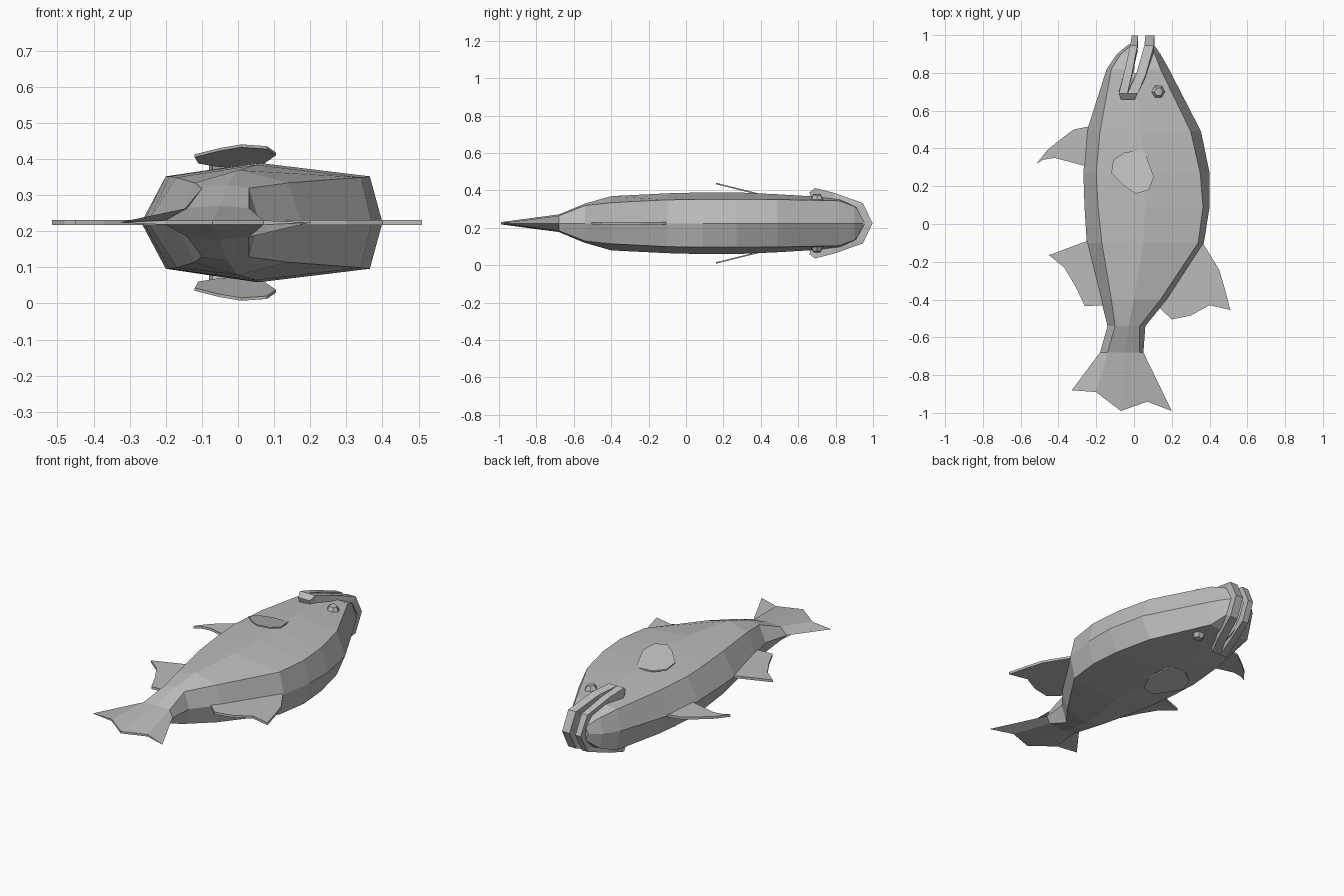
import bpy
import bmesh
from mathutils import Vector

cube = bpy.data.objects.get("Cube")
if cube:
    bpy.data.objects.remove(cube, do_unlink=True)

MID = .224  # height of the plane of symmetry

grey = bpy.data.materials.new("plain grey")
grey.use_nodes = True
COLOUR = (.5, .5, .5, 1)
grey.diffuse_color = COLOUR
grey.node_tree.nodes["Principled BSDF"].inputs["Base Color"].default_value = COLOUR


def make_object(name, verts, faces):
    """Mesh object with consistent outward normals and flat faces."""
    mesh = bpy.data.meshes.new(name)
    bm = bmesh.new()
    points = [bm.verts.new(v) for v in verts]
    for face in faces:
        bm.faces.new([points[i] for i in face])
    bmesh.ops.recalc_face_normals(bm, faces=bm.faces)
    bm.to_mesh(mesh)
    bm.free()
    mesh.materials.append(grey)
    obj = bpy.data.objects.new(name, mesh)
    bpy.context.collection.objects.link(obj)
    return obj


def loft(name, rings, cap):
    """Skin a row of equal rings, closing both ends with the cap faces."""
    n = len(rings[0])
    verts = [p for ring in rings for p in ring]
    faces = [(a * n + i, a * n + (i + 1) % n, (a + 1) * n + (i + 1) % n, (a + 1) * n + i)
             for a in range(len(rings) - 1) for i in range(n)]
    last = (len(rings) - 1) * n
    faces += [tuple(reversed(f)) for f in cap]
    faces += [tuple(i + last for i in f) for f in cap]
    return make_object(name, verts, faces)


def plate(name, outline, height, thickness):
    """Thin slab; height is a function of (x, y)."""
    rings = [[(x, y, height(x, y) + s * thickness / 2) for x, y in outline] for s in (-1, 1)]
    return loft(name, rings, [tuple(range(len(outline)))])


def add_flipped(obj, name):
    """Copy of a part on the other flank of the fish."""
    mesh = obj.data.copy()
    for v in mesh.vertices:
        v.co.z = 2 * MID - v.co.z
    mesh.flip_normals()
    copy = bpy.data.objects.new(name, mesh)
    bpy.context.collection.objects.link(copy)


# Body and tail: y, then x of belly keel, belly shoulder, crown, back shoulder,
# back keel, then half thickness at shoulder and crown
stations = [
    (-.68, -.18, -.14, -.05, .03, .05, .04, .047),
    (-.54, -.14, -.10, -.03, .03, .06, .095, .105),
    (-.4, -.175, -.12, 0, .14, .175, .11, .145),
    (-.1, -.25, -.17, .05, .34, .37, .125, .16),
    (.09, -.262, -.19, .06, .365, .4, .128, .165),
    (.27, -.268, -.2, .05, .35, .4, .128, .165),
    (.49, -.25, -.18, .04, .3, .355, .127, .155),
    (.82, -.145, -.12, 0, .14, .185, .12, .135),
    (.9, -.09, -.07, .03, .11, .14, .09, .1),
    (.95, -.03, -.01, .03, .08, .105, .04, .05),
]
tail_edge = [(-.33, -.88), (-.2, -.89), (-.07, -.99), (.07, -.94), (.2, -.99)]


def ring(columns, shoulder, crown):
    top = list(zip(columns, (0, shoulder, crown, shoulder, 0)))
    under = [(c, -h) for c, h in reversed(top[1:-1])]
    return [(x, y, MID + h) for (x, y), h in top + under]


rings = [ring(tail_edge, .006, .006)]
for y, *xs, shoulder, crown in stations:
    rings.append(ring([(x, y) for x in xs], shoulder, crown))
body = loft("body", rings, [(0, 1, 7), (1, 2, 6, 7), (2, 3, 5, 6), (3, 4, 5)])

# Mouth opening cut through the front of the head
mouth = [(0, .8), (.035, .8), (.085, 1.1), (.02, 1.1)]
cutter = plate("mouth_cutter", mouth, lambda x, y: MID, 1)
cutter.hide_render = True
cut = body.modifiers.new("mouth", "BOOLEAN")
cut.operation = "DIFFERENCE"
cut.solver = "EXACT"
cut.object = cutter
bpy.context.view_layer.objects.active = body
bpy.ops.object.modifier_apply(modifier=cut.name)
bpy.data.objects.remove(cutter, do_unlink=True)


# Lips: bands that wrap from one flank over the snout to the other
lip_outer = [(.66, .165), (.69, .188), (.79, .163), (.945, .108), (.998, 0)]
lip_inner = [(.67, .135), (.7, .13), (.78, .125), (.91, .085), (.955, 0)]


def lip(name, edges):
    def section(i, side):
        left, right = edges[i]
        (yo, ho), (yi, hi) = lip_outer[i], lip_inner[i]
        return [(left, yo, MID + side * ho), (right, yo, MID + side * ho),
                (right, yi, MID + side * hi), (left, yi, MID + side * hi)]
    count = len(edges)
    rows = [section(i, 1) for i in range(count)]
    rows += [section(i, -1) for i in reversed(range(count - 1))]
    loft(name, rows, [(0, 1, 2, 3)])


lip("lower_lip", [(-.07, -.02), (-.08, -.035), (-.055, -.012), (-.02, .018), (-.012, .022)])
lip("upper_lip", [(-.04, .005), (-.035, .02), (.01, .062), (.055, .105), (.06, .108)])

# Fins on the back and belly edges
fins = {
    "back_fin": [(.35, -.1), (.37, -.11), (.45, -.24), (.48, -.34), (.51, -.455),
                 (.4, -.43), (.3, -.485), (.2, -.505), (.13, -.44), (.12, -.4)],
    "rear_belly_fin": [(-.22, -.09), (-.25, -.09), (-.45, -.165), (-.37, -.23),
                       (-.31, -.33), (-.26, -.435), (-.16, -.43), (-.13, -.4)],
    "front_belly_fin": [(-.22, .52), (-.32, .5), (-.4, .44), (-.46, .39),
                        (-.515, .32), (-.48, .34), (-.42, .35), (-.25, .305)],
}
for name, outline in fins.items():
    plate(name, outline, lambda x, y: MID, .014)

# Side fins, tilted away from the flanks
side_outline = [(-.12, .27), (-.11, .34), (-.05, .38), (.055, .39), (.065, .36),
                (.105, .25), (.08, .18), (.01, .16), (-.05, .2)]
side_fin = plate("side_fin_top", side_outline, lambda x, y: .384 + (.37 - y) * .25, .008)
add_flipped(side_fin, "side_fin_under")

# Eyes: low domes with six sides
bpy.ops.mesh.primitive_cone_add(vertices=6, radius1=.042, radius2=.022, depth=.035)
eye = bpy.context.object
eye.name = "eye_top"
eye.data.materials.append(grey)
for v in eye.data.vertices:
    v.co = Vector((v.co.y + .13, v.co.x + .7, v.co.z - .2 * v.co.y + MID + .136))
add_flipped(eye, "eye_under")
